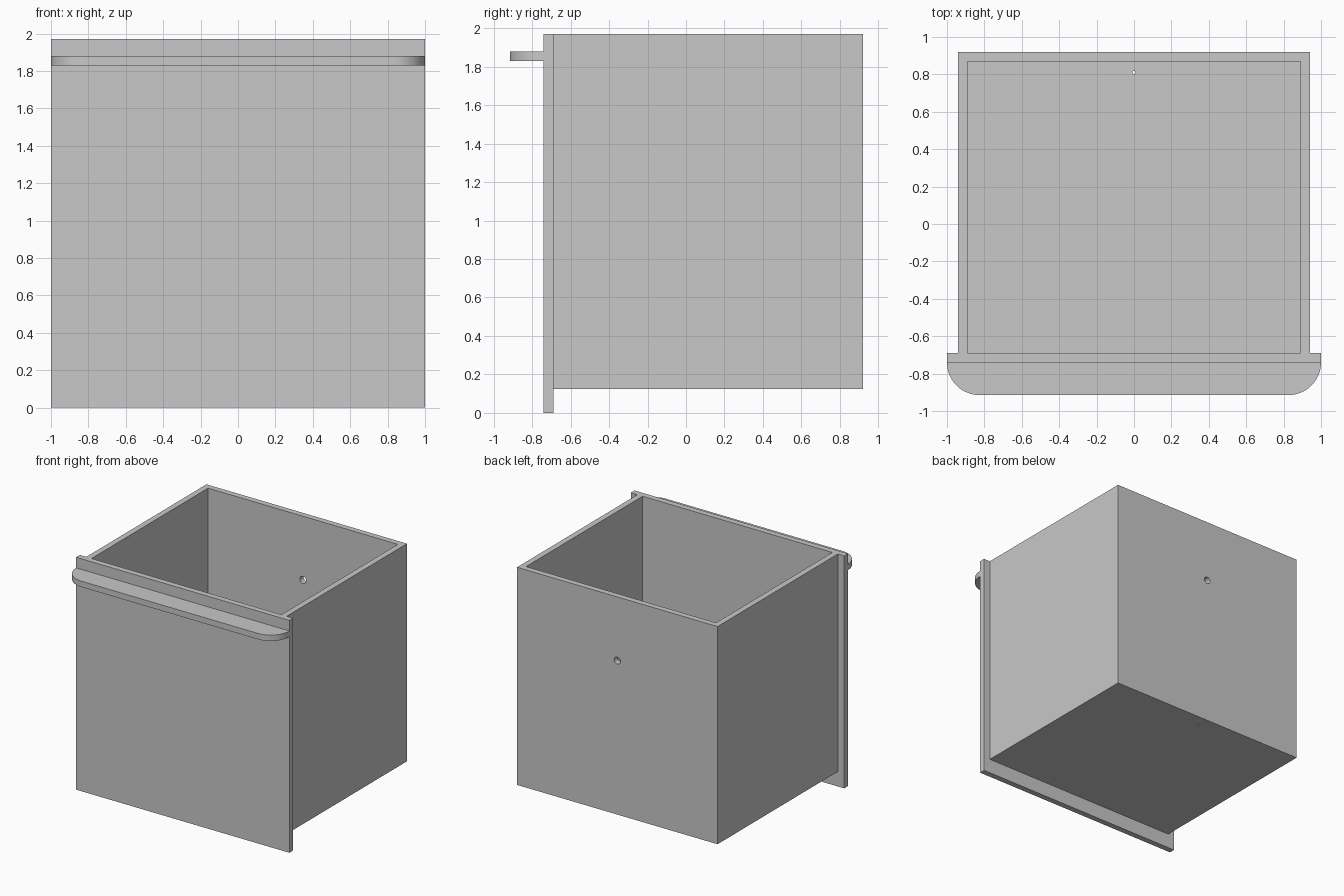
import bpy, bmesh
from math import cos, sin, pi
from mathutils import Matrix, Vector

default = bpy.data.objects.get("Cube")
if default:
    bpy.data.objects.remove(default, do_unlink=True)

grey = bpy.data.materials.new("plain grey")
grey.use_nodes = True
colour = (0.58, 0.58, 0.58, 1)
grey.diffuse_color = colour
for node in grey.node_tree.nodes:
    if node.type == 'BSDF_PRINCIPLED':
        node.inputs["Base Color"].default_value = colour

WALL = 0.05
SIDE, BACK, SEAM = 0.94, 0.92, -0.69
BASE, TOP = 0.125, 1.97


def finish(name, bm):
    bmesh.ops.recalc_face_normals(bm, faces=bm.faces)
    mesh = bpy.data.meshes.new(name)
    bm.to_mesh(mesh)
    bm.free()
    mesh.materials.append(grey)
    obj = bpy.data.objects.new(name, mesh)
    bpy.context.collection.objects.link(obj)
    return obj


def block(name, low, high):
    low, high = Vector(low), Vector(high)
    bm = bmesh.new()
    bmesh.ops.create_cube(bm, size=1, matrix=Matrix.Translation((low + high) / 2)
                          @ Matrix.Diagonal((*(high - low), 1)))
    return finish(name, bm)


def rod(name, centre, radius, axis):
    bm = bmesh.new()
    turn = Matrix.Rotation(pi / 2, 4, 'X') if axis == 'Y' else Matrix()
    bmesh.ops.create_cone(bm, cap_ends=True, segments=24, radius1=radius, radius2=radius,
                          depth=4 * WALL, matrix=Matrix.Translation(centre) @ turn)
    return finish(name, bm)


def smooth(obj):
    bpy.ops.object.select_all(action='DESELECT')
    obj.select_set(True)
    bpy.context.view_layer.objects.active = obj
    bpy.ops.object.shade_smooth_by_angle()


# Open-topped drawer body; the front panel closes its front side
body = block("drawer_box", (-SIDE, SEAM, BASE), (SIDE, BACK, TOP))
cutters = [
    block("cavity_cutter", (WALL - SIDE, SEAM - 0.2, BASE + WALL),
          (SIDE - WALL, BACK - WALL, TOP + 0.2)),
    rod("back_hole_cutter", (0, BACK - WALL / 2, 1.43), 0.03, 'Y'),
    rod("floor_hole_cutter", (0, 0.81, BASE + WALL / 2), 0.009, 'Z'),
]
for cutter in cutters:
    cutter.hide_render = True
    cut = body.modifiers.new(cutter.name, 'BOOLEAN')
    cut.operation = 'DIFFERENCE'
    cut.solver = 'EXACT'
    cut.object = cutter
    bpy.context.view_layer.objects.active = body
    bpy.ops.object.modifier_apply(modifier=cut.name)
    bpy.data.objects.remove(cutter, do_unlink=True)
smooth(body)

# Front panel, wider and lower than the body
block("front_panel", (-1, SEAM - WALL, 0), (1, SEAM, TOP))

# Handle ledge with rounded front corners
R, STEPS = 0.175, 16
bm = bmesh.new()
arc = [(1 - R + R * cos(a), SEAM - WALL - R * sin(a))
       for a in (i * pi / 2 / STEPS for i in range(STEPS + 1))]
outline = arc + [(-x, y) for x, y in reversed(arc)]
face = bm.faces.new([bm.verts.new((x, y, 1.83)) for x, y in outline])
lift = bmesh.ops.extrude_face_region(bm, geom=[face])
bmesh.ops.translate(bm, vec=(0, 0, WALL),
                    verts=[v for v in lift["geom"] if isinstance(v, bmesh.types.BMVert)])
smooth(finish("handle_ledge", bm))
